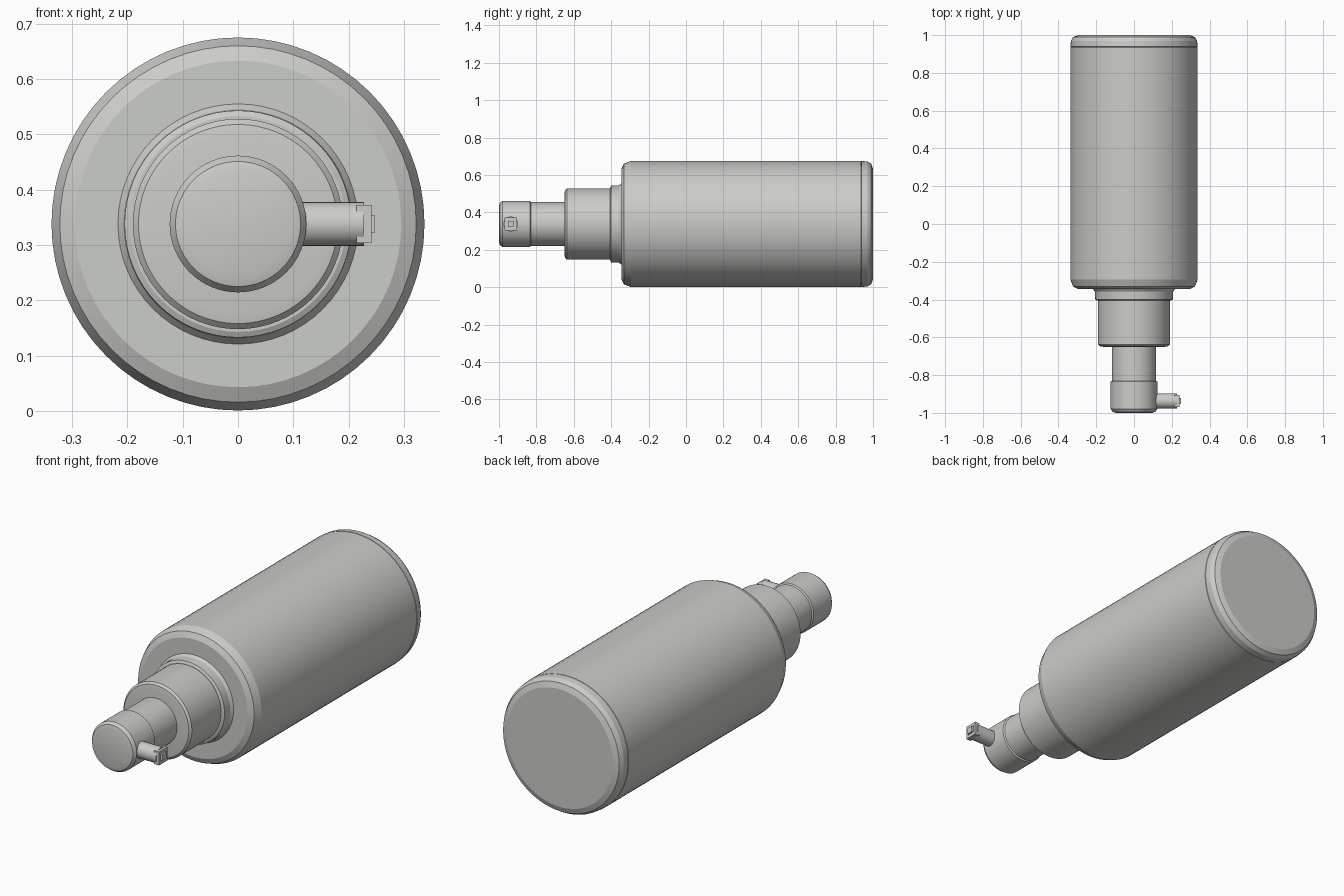
import bpy, bmesh, math
from mathutils import Matrix, Vector

cube = bpy.data.objects.get("Cube")
if cube:
    bpy.data.objects.remove(cube, do_unlink=True)

AXIS_Z = 0.338
NOZZLE_Y = -0.937

grey = bpy.data.materials.new("light_grey")
grey.use_nodes = True
COLOUR = (0.60, 0.61, 0.58, 1)
grey.diffuse_color = COLOUR
grey.node_tree.nodes["Principled BSDF"].inputs["Base Color"].default_value = COLOUR


def finish(name, bm, angle=20):
    bmesh.ops.recalc_face_normals(bm, faces=bm.faces)
    mesh = bpy.data.meshes.new(name)
    bm.to_mesh(mesh)
    bm.free()
    mesh.materials.append(grey)
    obj = bpy.data.objects.new(name, mesh)
    bpy.context.collection.objects.link(obj)
    bpy.ops.object.select_all(action="DESELECT")
    obj.select_set(True)
    bpy.context.view_layer.objects.active = obj
    bpy.ops.object.shade_smooth_by_angle(angle=math.radians(angle))
    return obj


def turned(name, profile, direction, origin, sides=64):
    """Closed solid of revolution from (distance, radius) pairs along a direction."""
    bm = bmesh.new()
    turn = Vector((0, 0, 1)).rotation_difference(Vector(direction)).to_matrix()
    rings = []
    for d, r in profile:
        ring = []
        for i in range(sides):
            a = math.tau * i / sides
            p = Vector((r * math.cos(a), r * math.sin(a), d))
            ring.append(bm.verts.new(turn @ p + Vector(origin)))
        rings.append(ring)
    for a, b in zip(rings, rings[1:]):
        for i in range(sides):
            j = (i + 1) % sides
            bm.faces.new((a[i], a[j], b[j], b[i]))
    bm.faces.new(rings[0])
    bm.faces.new(rings[-1])
    return finish(name, bm)


def box(name, size, centre):
    bm = bmesh.new()
    bmesh.ops.create_cube(bm, size=1, matrix=Matrix.Translation(centre) @ Matrix.Diagonal((*size, 1)))
    return finish(name, bm)


# Bottle body, base and neck collar, all lying along y
axis = (0, 0, AXIS_Z)
along = (0, 1, 0)
turned("bottle_body", [(-0.345, 0.20), (-0.345, 0.295), (-0.332, 0.322),
                       (-0.295, 0.337), (0.935, 0.337), (0.937, 0.334)], along, axis)
turned("bottle_base", [(0.937, 0.334), (0.939, 0.337), (0.97, 0.334),
                       (0.99, 0.322), (1.0, 0.295)], along, axis)
turned("neck_collar", [(-0.405, 0.195), (-0.400, 0.205), (-0.358, 0.207),
                       (-0.345, 0.217), (-0.34, 0.217)], along, axis)

# Pump cap, stem and push head
turned("pump_cap", [(-0.65, 0.163), (-0.647, 0.18), (-0.637, 0.19), (-0.39, 0.19)], along, axis)
turned("pump_stem", [(-0.84, 0.117), (-0.64, 0.117)], along, axis)
turned("push_head", [(-1.0, 0.095), (-0.995, 0.113), (-0.98, 0.1235),
                     (-0.835, 0.1235), (-0.83, 0.117)], along, axis)

# Side nozzle with its slotted square tip
spout = (0, NOZZLE_Y, AXIS_Z)
turned("nozzle_tube", [(0.10, 0.040), (0.228, 0.040)], (1, 0, 0), spout, 24)
box("nozzle_tip_plate", (0.014, 0.066, 0.066), (0.226, NOZZLE_Y, AXIS_Z))
for side in (-1, 1):
    name = "upper" if side > 0 else "lower"
    box(f"nozzle_tip_{name}_lip", (0.027, 0.066, 0.016), (0.2275, NOZZLE_Y, AXIS_Z + side * 0.026))
    name = "rear" if side > 0 else "front"
    box(f"nozzle_tip_{name}_lip", (0.027, 0.012, 0.066), (0.2275, NOZZLE_Y + side * 0.027, AXIS_Z))
box("nozzle_outlet", (0.02, 0.03, 0.031), (0.238, NOZZLE_Y, AXIS_Z))
